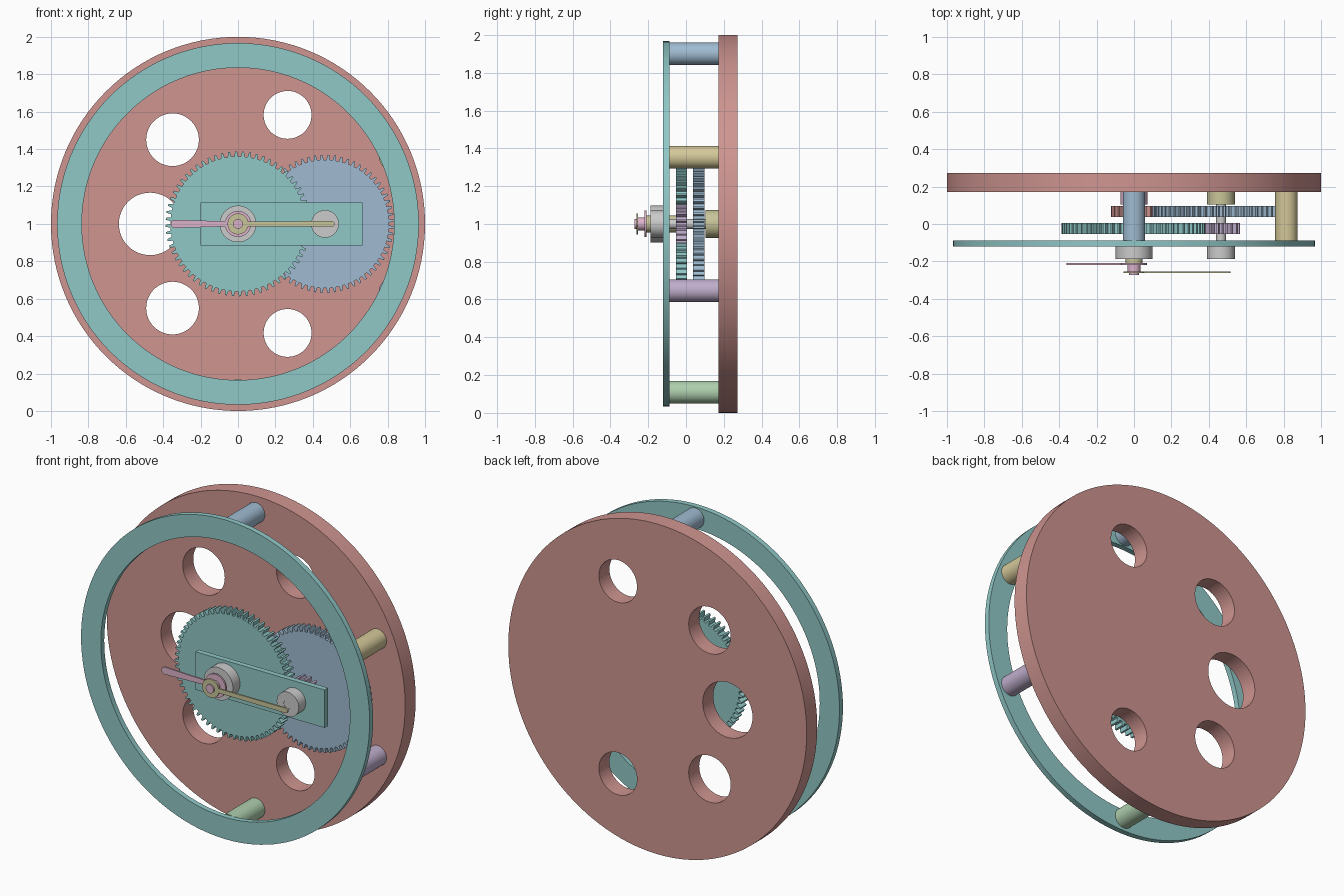
import bpy, bmesh
from math import sin, cos, pi
from mathutils import Matrix

if "Cube" in bpy.data.objects:
    bpy.data.objects.remove(bpy.data.objects["Cube"])

COLORS = {
    "red": (0.62, 0.30, 0.28), "teal": (0.28, 0.58, 0.57), "blue": (0.35, 0.50, 0.64),
    "gold": (0.66, 0.58, 0.32), "green": (0.42, 0.62, 0.42), "purple": (0.52, 0.42, 0.60),
    "pink": (0.72, 0.45, 0.60), "olive": (0.58, 0.56, 0.32), "grey": (0.58, 0.56, 0.55),
}
mats = {}
for key, rgb in COLORS.items():
    mats[key] = bpy.data.materials.new(key)
    mats[key].diffuse_color = (*rgb, 1)


def circle(x, z, r, n=48):
    return [(x + r * cos(2 * pi * i / n), z + r * sin(2 * pi * i / n)) for i in range(n)]


def gear(x, z, tip, teeth, depth=0.026, phase=0.0):
    pts = []
    for i in range(teeth):
        for frac, r in ((0.0, tip - depth), (0.14, tip), (0.42, tip), (0.56, tip - depth)):
            a = 2 * pi * (i + frac + phase) / teeth
            pts.append((x + r * cos(a), z + r * sin(a)))
    return pts


def hand(boss, tip_x, half_tip, half_root):
    """Round boss running into a bar along +/-x with a rounded tip."""
    s = 1 if tip_x > 0 else -1
    a0 = half_root / boss
    pts = [(s * boss * cos(a), 1 + boss * sin(a))
           for a in [a0 + (2 * pi - 2 * a0) * i / 32 for i in range(33)]]
    end = abs(tip_x) - half_tip
    pts += [(s * (end + half_tip * cos(a)), 1 + half_tip * sin(a))
            for a in [-pi / 2 + pi * i / 10 for i in range(11)]]
    return pts


def plate(name, loops, y0, y1, color):
    """Extrude filled outlines drawn in the xz plane from y0 to y1 (inner loops are holes)."""
    cu = bpy.data.curves.new(name, "CURVE")
    cu.dimensions = "2D"
    cu.fill_mode = "BOTH"
    cu.extrude = (y1 - y0) / 2
    for loop in loops:
        sp = cu.splines.new("POLY")
        sp.points.add(len(loop) - 1)
        for p, (x, z) in zip(sp.points, loop):
            p.co = (x, z, 0, 1)
        sp.use_cyclic_u = True
    tmp = bpy.data.objects.new(name + "_outline", cu)
    bpy.context.collection.objects.link(tmp)
    dg = bpy.context.evaluated_depsgraph_get()
    me = bpy.data.meshes.new_from_object(tmp.evaluated_get(dg))
    bpy.data.objects.remove(tmp)
    bpy.data.curves.remove(cu)
    me.transform(Matrix.Translation((0, (y0 + y1) / 2, 0)) @ Matrix.Rotation(pi / 2, 4, "X"))
    bm = bmesh.new()
    bm.from_mesh(me)
    bmesh.ops.remove_doubles(bm, verts=bm.verts, dist=1e-5)
    bmesh.ops.recalc_face_normals(bm, faces=bm.faces)
    bm.to_mesh(me)
    bm.free()
    me.name = name
    me.materials.clear()
    me.materials.append(mats[color])
    ob = bpy.data.objects.new(name, me)
    bpy.context.collection.objects.link(ob)
    bpy.ops.object.select_all(action="DESELECT")
    ob.select_set(True)
    bpy.context.view_layer.objects.active = ob
    bpy.ops.object.shade_smooth_by_angle()
    return ob


def rod(name, x, z, r, y0, y1, color, bore=0):
    loops = [circle(x, z, r)] + ([circle(x, z, bore)] if bore else [])
    return plate(name, loops, y0, y1, color)


AX = 0.465  # offset of the second arbor

# back plate with five round openings
holes = [circle(-0.47, 1, 0.167)]
for s in (1, -1):
    holes += [circle(-0.35, 1 + s * 0.45, 0.141), circle(0.265, 1 + s * 0.583, 0.128)]
plate("back_plate", [circle(0, 1, 1, 128)] + holes, 0.172, 0.273, "red")

# front ring and bridge bar
plate("front_ring", [circle(0, 1, 0.967, 128), circle(0, 1, 0.835, 128)], -0.121, -0.088, "teal")
plate("front_bridge", [[(-0.2, 0.885), (0.665, 0.885), (0.665, 1.115), (-0.2, 1.115)]],
      -0.121, -0.088, "teal")

# four spacer pillars
for name, x, z, col in (("top", 0, 1.9, "blue"), ("upper_right", 0.815, 1.353, "gold"),
                        ("lower_right", 0.815, 0.647, "purple"), ("bottom", 0, 0.11, "green")):
    rod(name + "_pillar", x, z, 0.06, -0.088, 0.172, col)

# gear train
plate("hour_wheel", [gear(0, 1, 0.387, 64)], -0.053, 0.006, "teal")
plate("hour_pinion", [gear(AX, 1, 0.103, 16, phase=0.22)], -0.053, 0.006, "purple")
plate("minute_wheel", [gear(AX, 1, 0.369, 64, phase=0.22)], 0.038, 0.097, "blue")
plate("minute_pinion", [gear(0, 1, 0.123, 20)], 0.038, 0.097, "red")

# bearings and arbors
rod("front_center_bearing", 0, 1, 0.098, -0.188, -0.121, "grey", 0.045)
rod("front_side_bearing", AX, 1, 0.074, -0.188, -0.121, "grey", 0.027)
rod("back_center_bearing", 0, 1, 0.073, 0.103, 0.172, "pink")
rod("back_side_bearing", AX, 1, 0.074, 0.103, 0.172, "olive")
rod("side_arbor", AX, 1, 0.027, -0.186, 0.103, "grey")
rod("hour_pipe", 0, 1, 0.045, -0.215, -0.04, "olive", 0.03)
rod("minute_arbor", 0, 1, 0.026, -0.272, 0.103, "pink")
rod("minute_collar", 0, 1, 0.034, -0.254, -0.22, "pink")

# hands
plate("hour_hand", [hand(0.07, -0.36, 0.022, 0.014)], -0.219, -0.209, "pink")
plate("minute_hand", [hand(0.056, 0.517, 0.015, 0.013)], -0.263, -0.253, "olive")

for m in bpy.data.materials:
    if m.users and not m.is_grease_pencil:
        m.use_nodes = True
        m.node_tree.nodes["Principled BSDF"].inputs["Base Color"].default_value = m.diffuse_color
